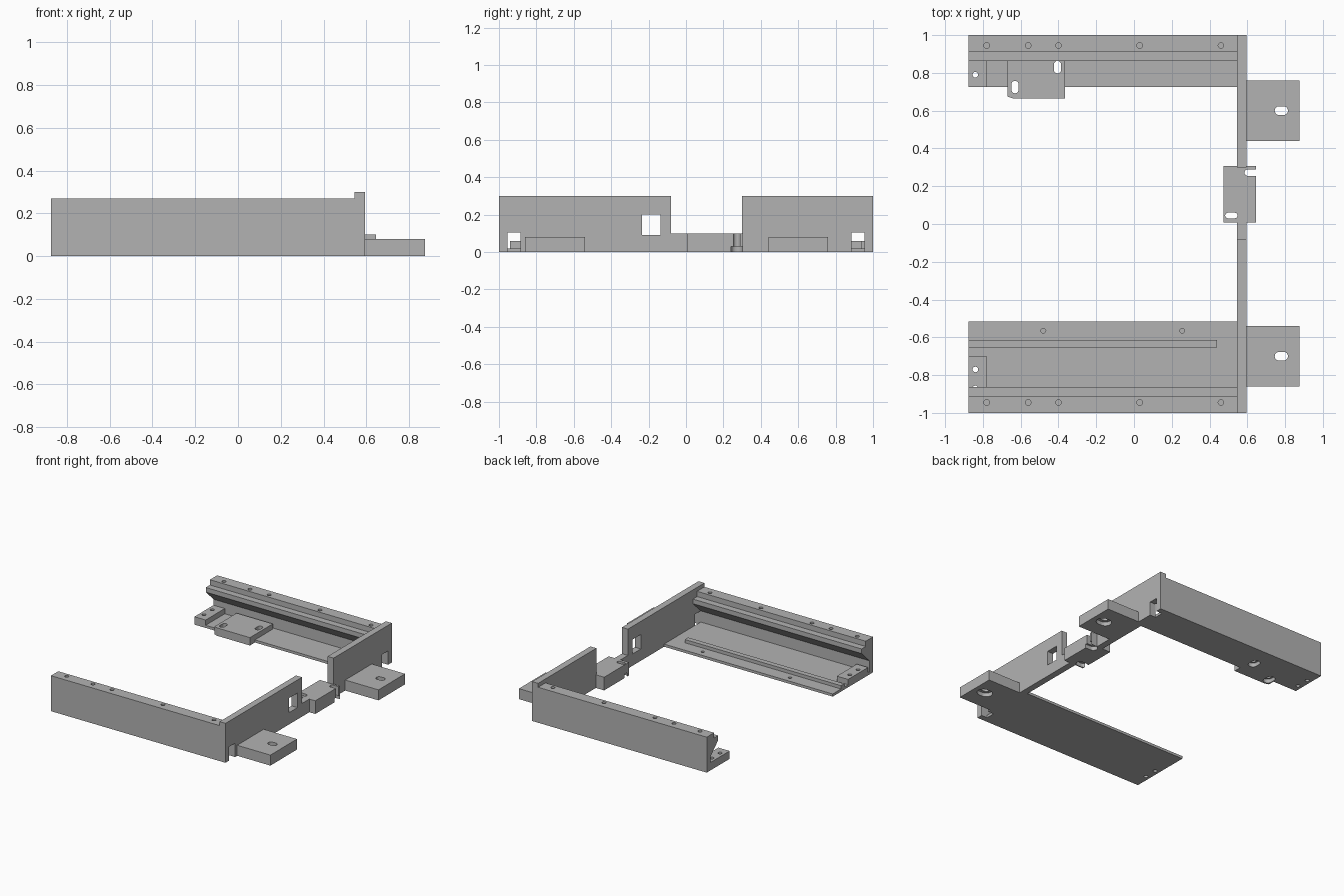
import bpy
import bmesh
from math import cos, sin, pi

cube = bpy.data.objects.get("Cube")
if cube:
    bpy.data.objects.remove(cube, do_unlink=True)

GREY = (0.45, 0.45, 0.45, 1)
metal = bpy.data.materials.new("plain grey")
metal.use_nodes = True
metal.diffuse_color = GREY
metal.node_tree.nodes["Principled BSDF"].inputs["Base Color"].default_value = GREY


def prism(name, outline, lo, hi, axis="Z"):
    """Extrude an outline: (x, y) along Z, or (y, z) along X."""
    bm = bmesh.new()
    place = (lambda a, b, t: (a, b, t)) if axis == "Z" else (lambda a, b, t: (t, a, b))
    low = [bm.verts.new(place(a, b, lo)) for a, b in outline]
    high = [bm.verts.new(place(a, b, hi)) for a, b in outline]
    bm.faces.new(low)
    bm.faces.new(high)
    n = len(low)
    for i in range(n):
        j = (i + 1) % n
        bm.faces.new((low[i], low[j], high[j], high[i]))
    bmesh.ops.recalc_face_normals(bm, faces=bm.faces)
    mesh = bpy.data.meshes.new(name)
    bm.to_mesh(mesh)
    bm.free()
    mesh.materials.append(metal)
    obj = bpy.data.objects.new(name, mesh)
    bpy.context.collection.objects.link(obj)
    return obj


def rect(x0, x1, y0, y1):
    return [(x0, y0), (x1, y0), (x1, y1), (x0, y1)]


def box(name, x0, x1, y0, y1, z0, z1):
    return prism(name, rect(x0, x1, y0, y1), z0, z1)


def slot(cx, cy, w, h, steps=8):
    """Rounded slot outline; equal sides give a circle."""
    r = min(w, h) / 2
    pts = []
    for q, (sx, sy) in enumerate([(1, 1), (-1, 1), (-1, -1), (1, -1)]):
        ox, oy = cx + sx * (w / 2 - r), cy + sy * (h / 2 - r)
        for k in range(steps + 1):
            a = (q + k / steps) * pi / 2
            p = (ox + r * cos(a), oy + r * sin(a))
            if not pts or abs(p[0] - pts[-1][0]) + abs(p[1] - pts[-1][1]) > 1e-5:
                pts.append(p)
    if abs(pts[0][0] - pts[-1][0]) + abs(pts[0][1] - pts[-1][1]) < 1e-5:
        pts.pop()
    return pts


def cut(targets, cutter):
    """Subtract the cutter from every target, then discard it."""
    cutter.hide_render = True
    for obj in targets:
        mod = obj.modifiers.new("cut", "BOOLEAN")
        mod.operation = "DIFFERENCE"
        mod.solver = "EXACT"
        mod.object = cutter
        bpy.context.view_layer.objects.active = obj
        bpy.ops.object.modifier_apply(modifier=mod.name)
    bpy.data.objects.remove(cutter, do_unlink=True)


def hole(targets, outline, z0=-0.1, z1=0.5):
    cut(targets, prism("cutter", outline, z0, z1))


LEFT, PLATE, OUT = -0.875, 0.545, 0.595


# Side rails: wall with stepped lip, sloped underside and thin floor
def rail(name, side, floor_edge):
    profile = [(1, 0), (1, 0.27), (0.912, 0.27), (0.912, 0.23), (0.862, 0.23),
               (0.862, 0.195), (0.955, 0.105), (0.955, 0.02),
               (floor_edge, 0.02), (floor_edge, 0)]
    obj = prism(name, [(side * y, z) for y, z in profile], LEFT, PLATE, "X")
    for x in (-0.78, -0.56, -0.4, 0.03, 0.46):
        hole([obj], slot(x, side * 0.945, 0.03, 0.03, 3), 0.22, 0.4)
    return obj


front_rail = rail("front_rail", -1, 0.515)
back_rail = rail("back_rail", 1, 0.725)

# End blocks with two through holes each
front_block = box("front_end_block", LEFT, -0.78, -0.94, -0.7, 0.02, 0.06)
back_block = box("back_end_block", LEFT, -0.78, 0.725, 0.955, 0.02, 0.06)
for parts, ys in (((front_rail, front_block), (-0.77, -0.87)),
                  ((back_rail, back_block), (0.79, 0.89))):
    for y in ys:
        hole(parts, slot(-0.84, y, 0.03, 0.03, 3), -0.1, 0.08)

# Long guide ridge and shallow holes on the front floor
box("guide_ridge", LEFT, 0.44, -0.655, -0.615, 0.02, 0.045)
for x in (-0.48, 0.255):
    hole([front_rail], slot(x, -0.565, 0.026, 0.026, 3), 0.006, 0.1)

# Slotted foot on the back rail
foot = prism("back_rail_foot", [(-0.67, 0.675), (-0.64, 0.665), (-0.365, 0.665),
                                (-0.365, 0.94), (-0.67, 0.94)], 0, 0.06)
for x, y in ((-0.63, 0.725), (-0.405, 0.83)):
    hole((foot, back_rail), slot(x, y, 0.038, 0.066), -0.1, 0.08)
    hole((foot, back_rail), slot(x, y, 0.066, 0.094), -0.1, 0.03)

# Cross plate with a low middle, a window and two corner notches
cross_plate = prism("cross_plate", [(-1, 0), (1, 0), (1, 0.3), (0.3, 0.3), (0.3, 0.1),
                                    (-0.08, 0.1), (-0.08, 0.3), (-1, 0.3)],
                    PLATE, OUT, "X")
cut([cross_plate], box("cutter", 0.5, 0.65, -0.235, -0.135, 0.09, 0.2))
for side in (-1, 1):
    ys = sorted((side * 0.885, side * 0.955))
    cut([cross_plate], box("cutter", 0.5, 0.65, *ys, -0.1, 0.105))

# Mounting tabs, counterbored from below
for name, cy in (("front_tab", -0.7), ("back_tab", 0.6)):
    tab = box(name, OUT, 0.875, cy - 0.16, cy + 0.16, 0, 0.08)
    hole([tab], slot(0.78, cy, 0.07, 0.046))
    hole([tab], slot(0.78, cy, 0.115, 0.09), -0.1, 0.03)

# Middle bracket: one closed slot and one open at the outer edge
bracket = box("middle_bracket", 0.475, 0.645, 0.008, 0.306, 0, 0.1)
parts = (bracket, cross_plate)
hole(parts, slot(0.515, 0.045, 0.065, 0.03), -0.1, 0.15)
hole(parts, slot(0.515, 0.045, 0.09, 0.058), -0.1, 0.03)
hole(parts, slot(0.64, 0.272, 0.11, 0.034), -0.1, 0.15)
hole(parts, slot(0.64, 0.272, 0.14, 0.062), -0.1, 0.03)
